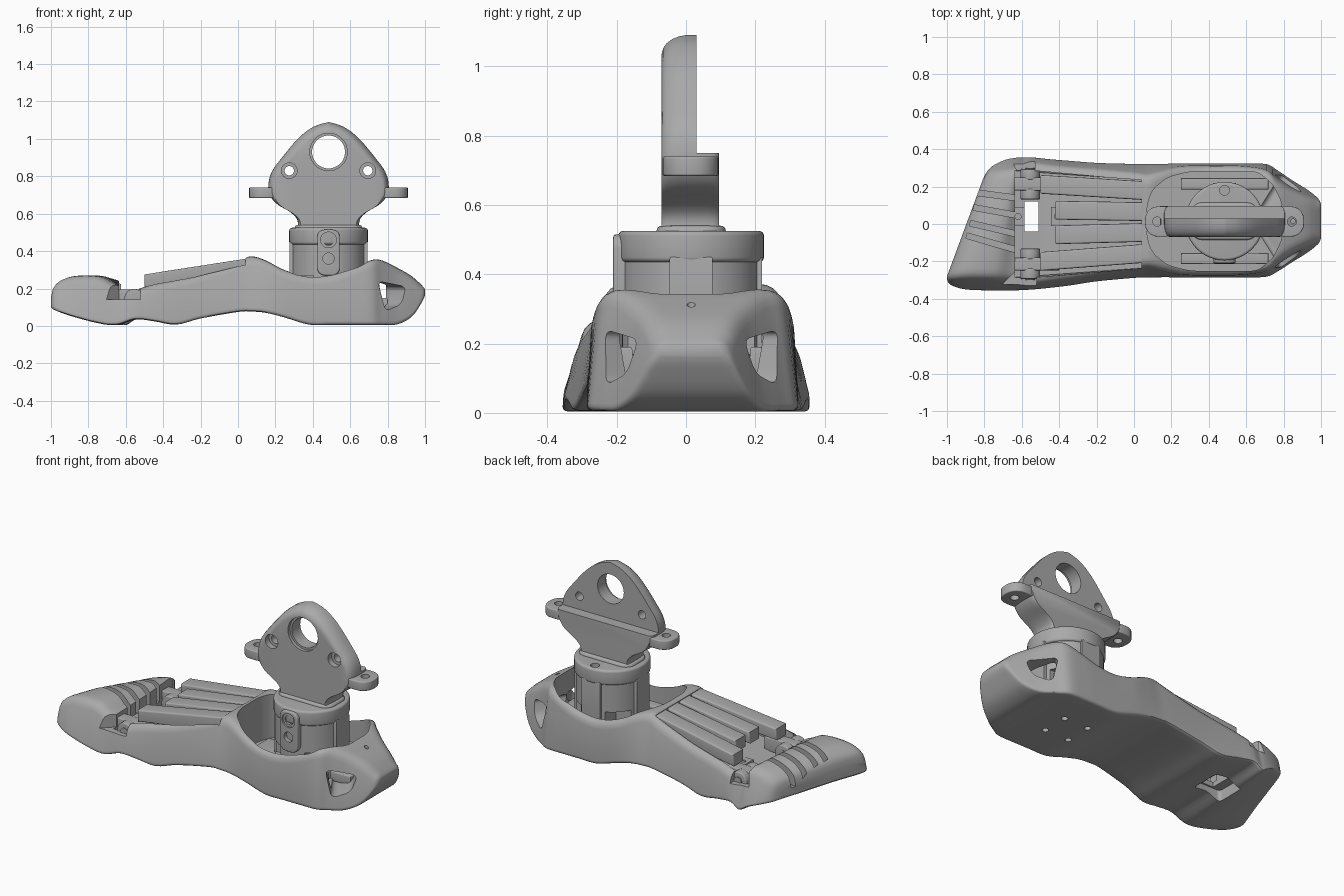
import bpy, bmesh, math
from mathutils import Vector, Matrix

old = bpy.data.objects.get("Cube")
if old:
    bpy.data.objects.remove(old, do_unlink=True)

GREY = (0.4, 0.4, 0.4, 1)
mat = bpy.data.materials.new("matte grey")
mat.use_nodes = True
mat.diffuse_color = GREY
mat.node_tree.nodes["Principled BSDF"].inputs["Base Color"].default_value = GREY

CX, CY = 0.484, 0.015  # ankle axis


def finish(name, bm):
    bmesh.ops.recalc_face_normals(bm, faces=bm.faces)
    mesh = bpy.data.meshes.new(name)
    bm.to_mesh(mesh)
    bm.free()
    mesh.materials.append(mat)
    ob = bpy.data.objects.new(name, mesh)
    bpy.context.collection.objects.link(ob)
    return ob


def loft(name, rings):
    """Skin a closed body over rings of 3D points and cap both ends."""
    bm = bmesh.new()
    rings = [[bm.verts.new(p) for p in ring] for ring in rings]
    for a, b in zip(rings, rings[1:]):
        for i in range(len(a)):
            j = (i + 1) % len(a)
            bm.faces.new((a[i], a[j], b[j], b[i]))
    bm.faces.new(rings[0])
    bm.faces.new(rings[-1])
    return finish(name, bm)


def prism(name, pts, axis, lo, hi, corner=0, edge=0):
    """Extrude a 2D outline along an axis; corner rounds the outline, edge rounds the two rims."""
    place = {"x": lambda a, b, t: (t, a, b), "y": lambda a, b, t: (a, t, b),
             "z": lambda a, b, t: (a, b, t)}[axis]
    ob = loft(name, [[place(a, b, t) for a, b in pts] for t in (lo, hi)])
    bm = bmesh.new()
    bm.from_mesh(ob.data)
    k = "xyz".index(axis)

    def rim():
        return [e for e in bm.edges if abs(e.verts[0].co[k] - e.verts[1].co[k]) < 1e-6]
    if corner:
        flat = set(rim())
        bmesh.ops.bevel(bm, geom=[e for e in bm.edges if e not in flat], offset=corner,
                        segments=5, profile=0.5, affect="EDGES", clamp_overlap=True)
    if edge:
        bmesh.ops.bevel(bm, geom=rim(), offset=edge, segments=4, profile=0.5,
                        affect="EDGES", clamp_overlap=True)
    bm.to_mesh(ob.data)
    bm.free()
    return ob


def box(name, x, y, z, corner=0, edge=0):
    return prism(name, [(x[0], y[0]), (x[1], y[0]), (x[1], y[1]), (x[0], y[1])], "z", *z, corner, edge)


def cyl(name, a, b, r, axis, lo, hi, edge=0):
    ring = [(a + r * math.cos(i * math.pi / 24), b + r * math.sin(i * math.pi / 24)) for i in range(48)]
    return prism(name, ring, axis, lo, hi, 0, edge)


def spline(pts, steps):
    """Catmull-Rom curve through points of any dimension."""
    out = []
    for i in range(len(pts) - 1):
        p = [Vector(pts[max(0, min(len(pts) - 1, i + k))]) for k in (-1, 0, 1, 2)]
        for s in range(steps):
            t = s / steps
            out.append(p[1] + 0.5 * t * (p[2] - p[0] + t * (2 * p[0] - 5 * p[1] + 4 * p[2] - p[3]
                       + t * (3 * (p[1] - p[2]) + p[3] - p[0]))))
    return out + [Vector(pts[-1])]


def cut(ob, cutters):
    for c in cutters:
        c.hide_render = True
        m = ob.modifiers.new("cut", "BOOLEAN")
        m.operation, m.solver, m.object = "DIFFERENCE", "EXACT", c
    bpy.context.view_layer.update()
    mesh = bpy.data.meshes.new_from_object(ob.evaluated_get(bpy.context.evaluated_depsgraph_get()))
    ob.modifiers.clear()
    ob.data = mesh
    for c in cutters:
        bpy.data.objects.remove(c, do_unlink=True)


# Foot shell: rounded sections lofted from toe to heel, with a slanted toe line
# columns: x, right y, left y, bottom z, top z, side lean
STATIONS = [
    (-1, -.30, .25, .10, .165, .02), (-.98, -.33, .31, .085, .225, .04), (-.9, -.355, .35, .055, .265, .07),
    (-.75, -.36, .36, .015, .265, .07), (-.65, -.36, .36, .005, .22, .06), (-.55, -.355, .36, .035, .2, .04),
    (-.45, -.345, .35, .025, .225, .04), (-.33, -.33, .34, .007, .25, .04), (-.2, -.31, .33, .04, .28, .04),
    (0, -.292, .325, .075, .345, .055), (.07, -.29, .325, .077, .372, .065), (.15, -.288, .325, .07, .35, .045),
    (.25, -.287, .325, .045, .3, .02), (.38, -.287, .325, .007, .268, .015), (.5, -.287, .325, .006, .278, .015),
    (.6, -.287, .325, .006, .31, .02), (.71, -.284, .322, .006, .352, .04), (.77, -.256, .288, .006, .35, .06),
    (.85, -.205, .235, .008, .312, .06), (.93, -.155, .185, .05, .265, .045), (.985, -.11, .14, .13, .215, .02),
    (1, -.08, .11, .165, .195, .01)]


def section(s):
    x, y0, y1, zb, zt, lean = s
    c = [Vector(p) for p in ((y0, zb), (y1, zb), (y1 - lean, zt), (y0 + lean, zt))]
    ring = []
    for i in range(4):
        p, before, after = c[i], c[i - 1], c[(i + 1) % 4]
        r = min(0.05 if i > 1 else 0.022, (zt - zb) * 0.45)
        a, b = p + (before - p).normalized() * r, p + (after - p).normalized() * r
        ring += [a * (1 - t) ** 2 + 2 * p * t * (1 - t) + b * t * t for t in (0, .25, .5, .75, 1)]
        if i in (0, 2):
            far = after + (p - after).normalized() * r
            ring += [b.lerp(far, k / 10) for k in range(1, 10)]
    t = max(0, min(1, (-.5 - x) / .47))
    t = t * t * (3 - 2 * t)
    return [(x + 0.37 * max(0, y + .28) * t, y, z * (1 - 0.42 * max(0, y + .1) * t)) for y, z in ring]


foot = loft("foot_shell", [section(s) for s in spline(STATIONS, 4)])

# Ankle opening, instep recess, toe hinge channel and through slot
half = [(.07, .09), (.1, .17), (.18, .235), (.3, .265), (.66, .265), (.74, .2), (.79, .1)]
opening = [(x, CY - y) for x, y in half] + [(x, CY + y) for x, y in reversed(half)]
cutters = [prism("c", opening, "z", .105, .6, .03)]
recess = prism("c", [(-.635, .1), (-.5, .1), (.04, .225), (.04, .5), (-.635, .5)], "y", -1, 1)
for v in recess.data.vertices:
    v.co.y *= .285 if v.co.x < -.3 else .235
cutters += [recess, box("c", (-.585, -.51), (-.04, .12), (-.1, .3)),
            box("c", (-.64, -.46), (-.05, .13), (-.1, .07), .02)]
# Open notches behind the big and little toes
cutters += [prism("c", [(-.6, -.22), (-.73, -.35), (-.73, -.42), (-.52, -.42), (-.52, -.22)], "z", .14, .4),
            prism("c", [(-.6, .24), (-.65, .33), (-.65, .42), (-.53, .42), (-.53, .24)], "z", .14, .4)]
# Gaps between the toes
for x, y, turn in ((-.77, -.098, -.28), (-.75, -.025, -.23), (-.73, .065, -.18), (-.71, .15, -.13)):
    g = box("c", (-.13, .15), (-.015, .015), (.135, .4))
    g.matrix_world = Matrix.Translation((x, y, 0)) @ Matrix.Rotation(turn, 4, "Z")
    cutters.append(g)
# Heel windows with a shallow dished rim on both sides
for s in (-1, 1):
    for grow, depth in ((1.5, .016), (1, -.22)):
        pts = [(-.09, .075), (.088, .045), (.05, -.05), (-.055, -.085)]
        w = prism("c", [(a * grow, b * grow + .165) for a, b in pts], "y", -.2, -depth, .03)
        w.matrix_world = (Matrix.Translation((.832, CY + s * .213, 0)) @ Matrix.Scale(-s, 4, (0, 1, 0))
                          @ Matrix.Rotation(.56, 4, "Z"))
        cutters.append(w)
# Sole and heel screw holes
for dx in (-.08, .08):
    for dy in (-.08, .08):
        cutters.append(cyl("c", CX + dx, CY + dy, .018, "z", -.1, .07))
cutters.append(cyl("c", .85, CY, .012, "z", .25, .4))
cut(foot, cutters)

# Instep bars fanning out toward the toes
for i, (ya, yb, xa) in enumerate(((.212, .178, -.5), (.075, .066, -.42), (-.06, -.045, -.42), (-.2, -.157, -.5))):
    za = .275 + (xa + .5) * .16
    bar = prism(f"instep_bar_{i + 1}", [(xa, za - .07), (.06, .27), (.06, .362), (xa, za)], "y", -.05, .05, 0, .01)
    for v in bar.data.vertices:
        v.co.y += ya + (yb - ya) * (v.co.x + .5) / .56

# Toe hinges: knuckles, pins and small screw tabs
for s, side in ((-1, "right"), (1, "left")):
    for k, y in enumerate((.16, .265)):
        cyl(f"hinge_knuckle_{side}_{k + 1}", -.555, .145, .053, "y", s * y - .028, s * y + .028, .006)
    cyl(f"hinge_pin_{side}", -.555, .145, .025, "y", s * .13, s * .3)
    box(f"hinge_arm_{side}", (-.64, -.4), (s * .213 - .035, s * .213 + .035), (.11, .195), 0, .008)
for name, x in (("toe_tab", -.62), ("instep_tab", -.41)):
    tab = box(name, (x - .035, x + .035), (-.01, .09), (.09, .13))
    cut(tab, [cyl("c", x, .04, .016, "z", 0, .3)])

# Sole plate inside the ankle opening
box("mount_plate", (.14, .8), (CY - .08, CY + .08), (.09, .15), 0, .008)
for s, side in ((-1, "right"), (1, "left")):
    box(f"mount_rail_{side}", (.25, .72), (CY + s * .2 - .03, CY + s * .2 + .03), (.09, .19), 0, .008)

# Ankle adapter: flange, core and four lugs
flange = cyl("ankle_flange", CX, CY, .21, "z", .435, .525, .014)
cut(flange, [cyl("c", CX, .18, .026, "z", .47, .6)])
core = cyl("ankle_core", CX, CY, .2, "z", .1, .45)
cut(core, [box("c", (CX + sx * .15 - .07, CX + sx * .15 + .07), (CY + sy * .15 - .07, CY + sy * .15 + .07), (.17, .27))
           for sx in (-1, 1) for sy in (-1, 1)])
for s, side in ((-1, "right"), (1, "left")):
    a, b = sorted((CX + s * .1, CX + s * .208))
    box(f"ankle_lug_{side}", (a, b), (CY - .062, CY + .062), (.15, .45), 0, .006)
box("ankle_lug_back", (CX - .062, CX + .062), (CY + .1, CY + .205), (.15, .45), 0, .006)
front = prism("ankle_lug_front", [(CX - .06, .27), (CX + .06, .27), (CX + .06, .515), (CX - .06, .515)],
              "y", -.21, -.12, .04, .008)
cut(front, [cyl("c", CX, z, r, "y", -.3, d) for z, r, d in ((.46, .042, -.2), (.46, .028, -.14), (.36, .03, -.14))])

# Shield-shaped pylon plate with rounded rims, thinner above the ledge
side = spline([(.17, .5), (.165, .56), (.2, .605), (.28, .655), (.318, .71), (.32, .77), (.303, .825),
               (.265, .88), (.165, 1.0), (.08, 1.065), (0, 1.09)], 4)
outline = [(x, z) for x, z in side] + [(-x, z) for x, z in reversed(side[:-1])]
layers = ((-.07, .91), (-.066, .935), (-.056, .96), (-.04, .98), (-.02, .994), (0, 1),
          (.06, 1), (.08, .985), (.09, .965), (.095, .94))
plate = loft("pylon_plate", [[(CX + x * k, y, .5 + (z - .5) * k) for x, z in outline] for y, k in layers])
holes = [box("c", (0, 1), (.03, .3), (.75, 1.3)), cyl("c", CX, .93, .088, "y", -.3, .3),
         cyl("c", CX, .93, .1, "y", -.3, -.05)]
for x in (CX - .21, CX + .21):
    holes += [cyl("c", x, .83, .025, "y", -.3, .3), cyl("c", x, .83, .042, "y", -.3, -.035)]
cut(plate, holes)
prism("pylon_foot", [(CX - .18, -.085), (CX + .18, -.085), (CX + .18, .115), (CX - .18, .115)], "z", .5, .54, .06, .015)

# Side ears with screw holes
for s, name in ((-1, "right"), (1, "left")):
    a, b = sorted((CX + s * .25, CX + s * .425))
    ear = box(f"side_ear_{name}", (a, b), (-.068, .094), (.684, .74), .07, .006)
    cut(ear, [cyl("c", CX + s * .36, .013, .024, "z", .5, .9)])

# Smooth shading with crisp edges on every part
bpy.ops.object.select_all(action="DESELECT")
for ob in bpy.context.scene.objects:
    if ob.type == "MESH":
        ob.select_set(True)
        bpy.context.view_layer.objects.active = ob
bpy.ops.object.shade_smooth_by_angle(angle=math.radians(32))
